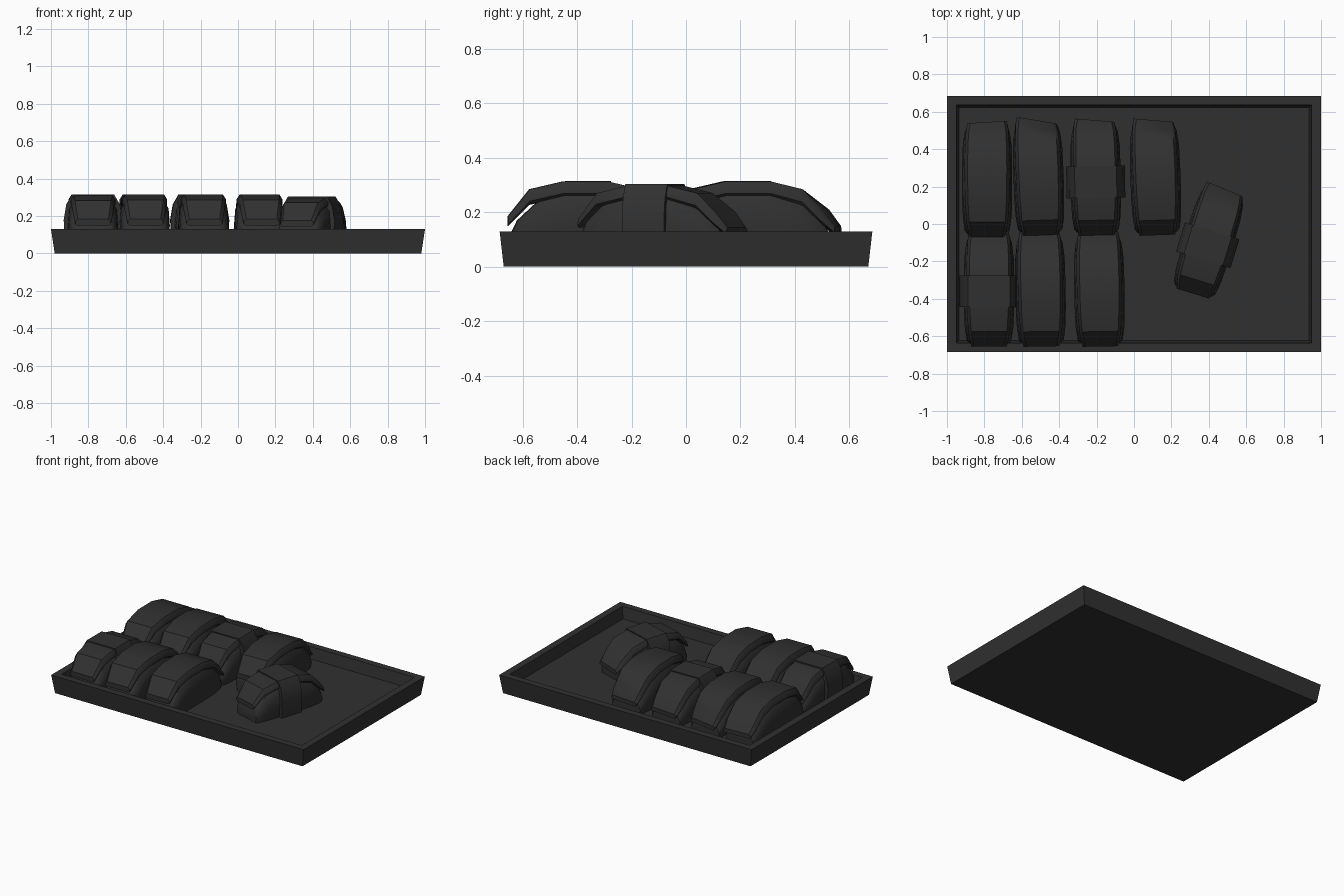
import bpy, bmesh, math

if "Cube" in bpy.data.objects:
    bpy.data.objects.remove(bpy.data.objects["Cube"])

# One charcoal colour for everything
charcoal = bpy.data.materials.new("charcoal")
charcoal.use_nodes = True
charcoal.diffuse_color = (0.03, 0.03, 0.03, 1)
charcoal.node_tree.nodes["Principled BSDF"].inputs["Base Color"].default_value = (0.03, 0.03, 0.03, 1)

FLOOR = 0.05


def loft(name, rings):
    """Mesh skinned through equal rings of points, with both ends capped."""
    bm = bmesh.new()
    loops = [[bm.verts.new(p) for p in ring] for ring in rings]
    n = len(loops[0])
    for a, b in zip(loops, loops[1:]):
        for i in range(n):
            j = (i + 1) % n
            bm.faces.new((a[i], a[j], b[j], b[i]))
    bm.faces.new(loops[0])
    bm.faces.new(loops[-1])
    bmesh.ops.recalc_face_normals(bm, faces=bm.faces)
    mesh = bpy.data.meshes.new(name)
    bm.to_mesh(mesh)
    bm.free()
    mesh.materials.append(charcoal)
    return mesh


def place(name, mesh, location=(0, 0, 0), turn=0, scale=(1, 1, 1), smooth=True):
    ob = bpy.data.objects.new(name, mesh)
    bpy.context.collection.objects.link(ob)
    ob.location, ob.scale = location, scale
    ob.rotation_euler.z = math.radians(turn)
    if smooth:
        bpy.ops.object.select_all(action="DESELECT")
        ob.select_set(True)
        bpy.context.view_layer.objects.active = ob
        bpy.ops.object.shade_smooth_by_angle(angle=math.radians(35))
    return ob


def section(y, half, skew=0):
    """Symmetric ring from its right half, listed bottom to top as (x, z)."""
    pts = half + [(-x, z) for x, z in reversed(half)]
    return [(x, y + skew * x, z) for x, z in pts]


# Tray: tapered outer wall, rim, recessed floor
def rectangle(x, y, z):
    return [(-x, -y, z), (x, -y, z), (x, y, z), (-x, y, z)]


place("tray", loft("tray", [
    rectangle(0.98, 0.67, 0), rectangle(1, 0.685, 0.13),
    rectangle(0.95, 0.637, 0.13), rectangle(0.935, 0.622, FLOOR)]), smooth=False)

# Topping: draped slab as (y, top height, half width, thickness)
arch = [(-0.305, 0.185, 0.095, 0.035), (-0.225, 0.285, 0.112, 0.055),
        (-0.1, 0.314, 0.12, 0.055), (0.06, 0.314, 0.122, 0.055),
        (0.18, 0.285, 0.12, 0.06), (0.265, 0.21, 0.115, 0.055),
        (0.31, 0.15, 0.105, 0.03)]


def topping_mesh(skew):
    return loft("topping", [
        section(y, [(w * 0.9, z - t), (w, z - t * 0.8), (w * 0.99, z - t * 0.45), (w * 0.86, z)],
                skew if y > 0.2 else 0)
        for y, z, w, t in arch])


# Rice: rounded lump under the topping as (y, top height, half width)
bed = [(-0.29, 0.13, 0.105), (-0.27, 0.17, 0.12), (-0.2, 0.235, 0.13), (-0.09, 0.27, 0.134),
       (0.06, 0.27, 0.134), (0.17, 0.235, 0.132), (0.25, 0.17, 0.122), (0.28, 0.12, 0.11)]
rice_mesh = loft("rice", [
    section(y, [(w * 0.92, FLOOR), (w, FLOOR + (z - FLOOR) * 0.45), (w * 0.95, z - 0.03), (w * 0.8, z)])
    for y, z, w in bed])

# Belt: strip wrapped round topping and rice
belt_mesh = loft("belt", [
    section(y, [(0.15, FLOOR), (0.157, 0.18), (0.143, 0.265), (0.112, 0.32)])
    for y in (-0.085, 0.085)])

# Pieces: x, y, turn, end skew, belt offset (None for no belt), scale
pieces = [
    (-0.785, 0.235, 0, 0.06, None, (1, 1, 1)),
    (-0.51, 0.245, 2, -0.2, None, (1, 1, 1)),
    (-0.205, 0.245, 1, -0.1, -0.02, (1, 1, 0.985)),
    (0.115, 0.245, 2, -0.12, None, (1, 1, 1)),
    (-0.775, -0.35, 0, 0, -0.01, (1, 1, 0.985)),
    (-0.5, -0.35, 1, 0, None, (1, 1, 1)),
    (-0.185, -0.35, 1, 0, None, (1, 1, 1)),
    (0.4, -0.095, -17, -0.1, -0.02, (0.97, 0.95, 0.94)),
]
for x, y, turn, skew, belt, size in pieces:
    spot = (x, y, FLOOR * (1 - size[2]))
    place("topping", topping_mesh(skew), spot, turn, size)
    place("rice", rice_mesh, spot, turn, size)
    if belt is not None:
        a = math.radians(turn)
        place("belt", belt_mesh, (x - belt * math.sin(a), y + belt * math.cos(a), spot[2]), turn, size)
